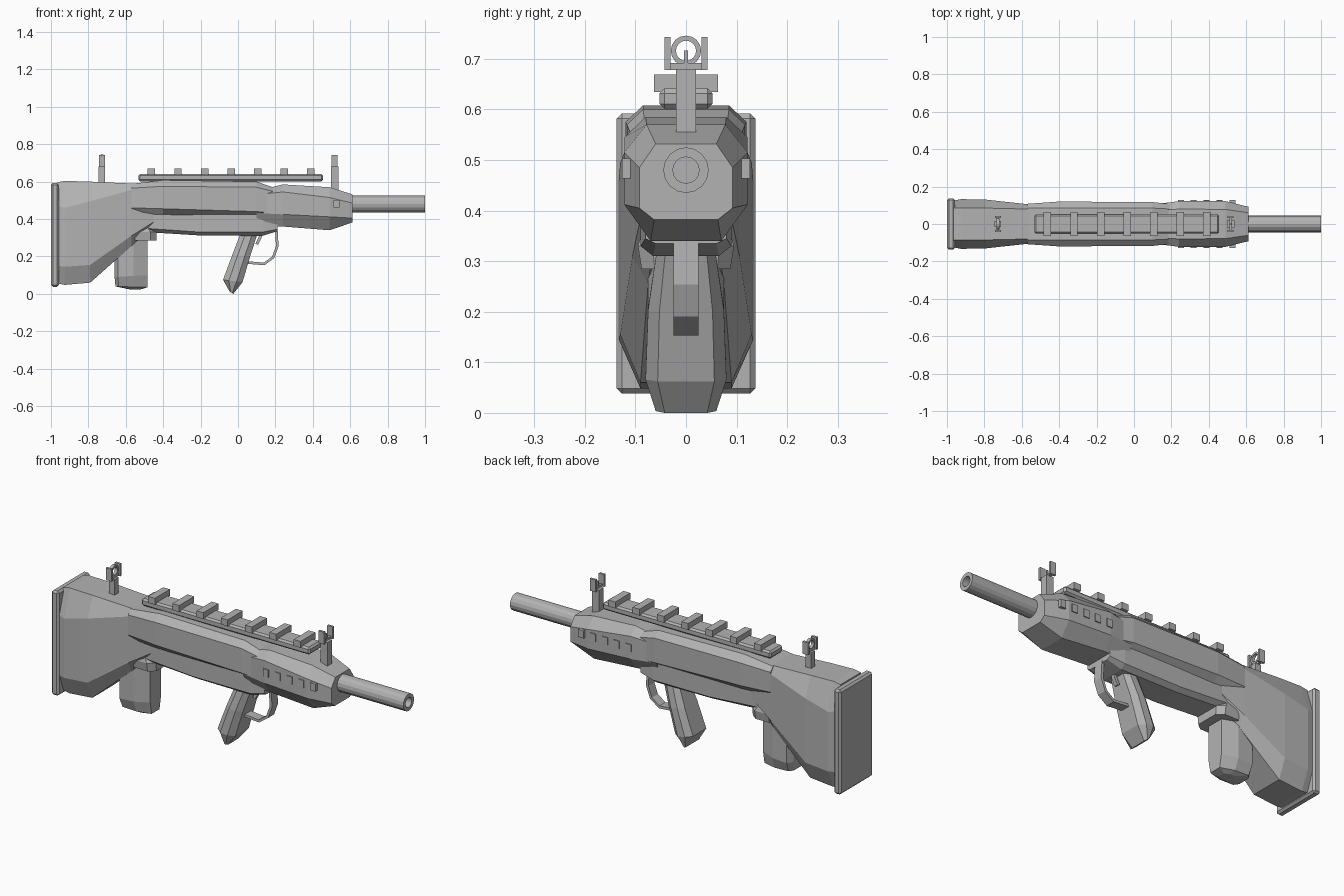
import bpy, bmesh, math
from mathutils import Vector

grey = bpy.data.materials.new("plain grey")
grey.diffuse_color = (0.45, 0.45, 0.45, 1)


def finish(name, bm, bevel=0):
    bmesh.ops.recalc_face_normals(bm, faces=bm.faces)
    me = bpy.data.meshes.new(name)
    bm.to_mesh(me)
    bm.free()
    me.materials.append(grey)
    ob = bpy.data.objects.new(name, me)
    bpy.context.collection.objects.link(ob)
    if bevel:
        mod = ob.modifiers.new("Bevel", "BEVEL")
        mod.width = bevel
        mod.segments = 1
    return ob


def loft(name, rings, closed=False):
    """Skin a row of equal-length point rings."""
    bm = bmesh.new()
    vs = [[bm.verts.new(p) for p in r] for r in rings]
    n = len(vs[0])
    pairs = list(zip(vs, vs[1:])) + ([(vs[-1], vs[0])] if closed else [])
    for a, b in pairs:
        for i in range(n):
            j = (i + 1) % n
            bm.faces.new((a[i], a[j], b[j], b[i]))
    if not closed:
        bm.faces.new(vs[0])
        bm.faces.new(vs[-1])
    return finish(name, bm)


def body(name, sections):
    """Eight-sided body along x: top half width/z, side half width/upper z/lower z, bottom half width/z."""
    rings = []
    for x, wt, zt, wm, zu, zl, wb, zb in sections:
        half = [(wt, zt), (wm, zu), (wm, zl), (wb, zb)]
        rings.append([(x, y, z) for y, z in half] + [(x, -y, z) for y, z in reversed(half)])
    return loft(name, rings)


def handle(name, sections, back=0.2, front=0.3, narrow=0.6):
    """Eight-sided upright part; each ring runs from a back to a front point in x and z."""
    rings = []
    for xb, zb, xf, zf, hy in sections:
        prof = [(0, narrow), (back, 1), (1 - front, 1), (1, narrow)]
        prof += [(t, -w) for t, w in reversed(prof)]
        rings.append([(xb + (xf - xb) * t, hy * w, zb + (zf - zb) * t) for t, w in prof])
    return loft(name, rings)


def box(name, x0, x1, y0, y1, z0, z1, bevel=0):
    bm = bmesh.new()
    bmesh.ops.create_cube(bm, size=1)
    for v in bm.verts:
        v.co = ((x0 + x1) / 2 + v.co.x * (x1 - x0),
                (y0 + y1) / 2 + v.co.y * (y1 - y0),
                (z0 + z1) / 2 + v.co.z * (z1 - z0))
    return finish(name, bm, bevel)


def ribbon(name, path, t, hy):
    """Flat strip following a path in x and z."""
    pts = [Vector(p) for p in path]
    rings = []
    for i, p in enumerate(pts):
        d = (pts[min(i + 1, len(pts) - 1)] - pts[max(i - 1, 0)]).normalized()
        n = Vector((-d.y, d.x)) * t / 2
        a, b = p + n, p - n
        rings.append([(a.x, -hy, a.y), (a.x, hy, a.y), (b.x, hy, b.y), (b.x, -hy, b.y)])
    return loft(name, rings)


# Stock and butt plate
box("butt_plate", -1.0, -0.958, -0.137, 0.137, 0.038, 0.592, 0.01)
body("stock", [
    (-0.965, 0.085, 0.597, 0.125, 0.47, 0.15, 0.09, 0.055),
    (-0.925, 0.085, 0.604, 0.133, 0.46, 0.145, 0.09, 0.048),
    (-0.79, 0.085, 0.600, 0.130, 0.495, 0.155, 0.09, 0.06),
    (-0.57, 0.080, 0.590, 0.106, 0.555, 0.31, 0.075, 0.255),
    (-0.45, 0.070, 0.570, 0.090, 0.53, 0.385, 0.06, 0.365)])

# Receiver
body("upper_receiver", [
    (-0.57, 0.085, 0.588, 0.108, 0.565, 0.46, 0.085, 0.425),
    (-0.40, 0.085, 0.608, 0.120, 0.575, 0.455, 0.085, 0.42),
    (0.10, 0.085, 0.600, 0.117, 0.570, 0.44, 0.085, 0.42),
    (0.20, 0.080, 0.565, 0.106, 0.545, 0.43, 0.080, 0.41)])
body("lower_receiver", [
    (-0.49, 0.085, 0.45, 0.088, 0.43, 0.35, 0.065, 0.33),
    (-0.20, 0.085, 0.45, 0.090, 0.43, 0.33, 0.065, 0.312),
    (0.13, 0.085, 0.45, 0.090, 0.43, 0.33, 0.065, 0.31),
    (0.21, 0.075, 0.45, 0.080, 0.43, 0.345, 0.06, 0.335)])

# Handguard with side vent plates
body("handguard", [
    (0.10, 0.070, 0.550, 0.104, 0.53, 0.432, 0.07, 0.365),
    (0.24, 0.080, 0.585, 0.122, 0.545, 0.425, 0.075, 0.36),
    (0.49, 0.078, 0.570, 0.122, 0.515, 0.412, 0.07, 0.34),
    (0.612, 0.060, 0.532, 0.092, 0.485, 0.405, 0.063, 0.382)])
for side in (-1, 1):
    for i in range(5):
        x = 0.25 + 0.0692 * i
        box("vent_plate", x - 0.016, x + 0.016, side * 0.11, side * 0.127, 0.463, 0.503)


# Hollow barrel
def circle(x, r, n=16):
    return [(x, r * math.cos(2 * math.pi * i / n), 0.48 + r * math.sin(2 * math.pi * i / n)) for i in range(n)]


loft("barrel", [circle(0.58, 0.045), circle(1.0, 0.045), circle(1.0, 0.026), circle(0.8, 0.026)])

# Top rail
box("rail", -0.532, 0.455, -0.052, 0.052, 0.602, 0.641, 0.009)
for i in range(7):
    x = -0.463 + 0.1422 * i
    box("rail_tooth", x - 0.02, x + 0.02, -0.063, 0.063, 0.635, 0.669)

# Sights: post, cross bar and two wings each
for name, x, hx, z0, hy in (("rear_sight", -0.728, 0.017, 0.57, 0.016), ("front_sight", 0.517, 0.02, 0.545, 0.02)):
    box(name + "_post", x - hx, x + hx, -hy, hy, z0, 0.68)
    box(name + "_bar", x - 0.006, x + 0.006, -0.04, 0.04, 0.678, 0.692)
    for side in (-1, 1):
        box(name + "_wing", x - 0.016, x + 0.016, side * 0.031, side * 0.043, 0.678, 0.743)
box("front_sight_blade", 0.512, 0.522, -0.004, 0.004, 0.68, 0.717)
ring = []
for i in range(16):
    a = 2 * math.pi * i / 16
    ring.append([(-0.728 + dx, r * math.cos(a), 0.716 + r * math.sin(a))
                 for dx, r in ((-0.008, 0.02), (0.008, 0.02), (0.008, 0.03), (-0.008, 0.03))])
loft("rear_sight_ring", ring, closed=True)

# Magazine and its well
handle("magazine", [
    (-0.66, 0.36, -0.483, 0.36, 0.075),
    (-0.66, 0.09, -0.483, 0.10, 0.075),
    (-0.655, 0.04, -0.483, 0.035, 0.055),
    (-0.58, 0.024, -0.52, 0.024, 0.03)], back=0.1, front=0.43)
handle("magazine_well", [
    (-0.57, 0.285, -0.435, 0.285, 0.088),
    (-0.57, 0.33, -0.435, 0.33, 0.095),
    (-0.56, 0.38, -0.475, 0.38, 0.08)], back=0.15, front=0.25, narrow=0.7)

# Grip, trigger and trigger guard
handle("grip", [
    (0.02, 0.34, 0.11, 0.34, 0.055),
    (-0.03, 0.21, 0.065, 0.20, 0.075),
    (-0.08, 0.075, 0.024, 0.062, 0.08),
    (-0.045, 0.012, -0.025, 0.0, 0.06)], back=0.3, front=0.3, narrow=0.7)
ribbon("trigger", [(0.125, 0.34), (0.118, 0.30), (0.10, 0.265)], 0.016, 0.01)
ribbon("trigger_guard", [
    (0.205, 0.345), (0.21, 0.255), (0.188, 0.195), (0.14, 0.16), (0.045, 0.168)], 0.014, 0.025)
